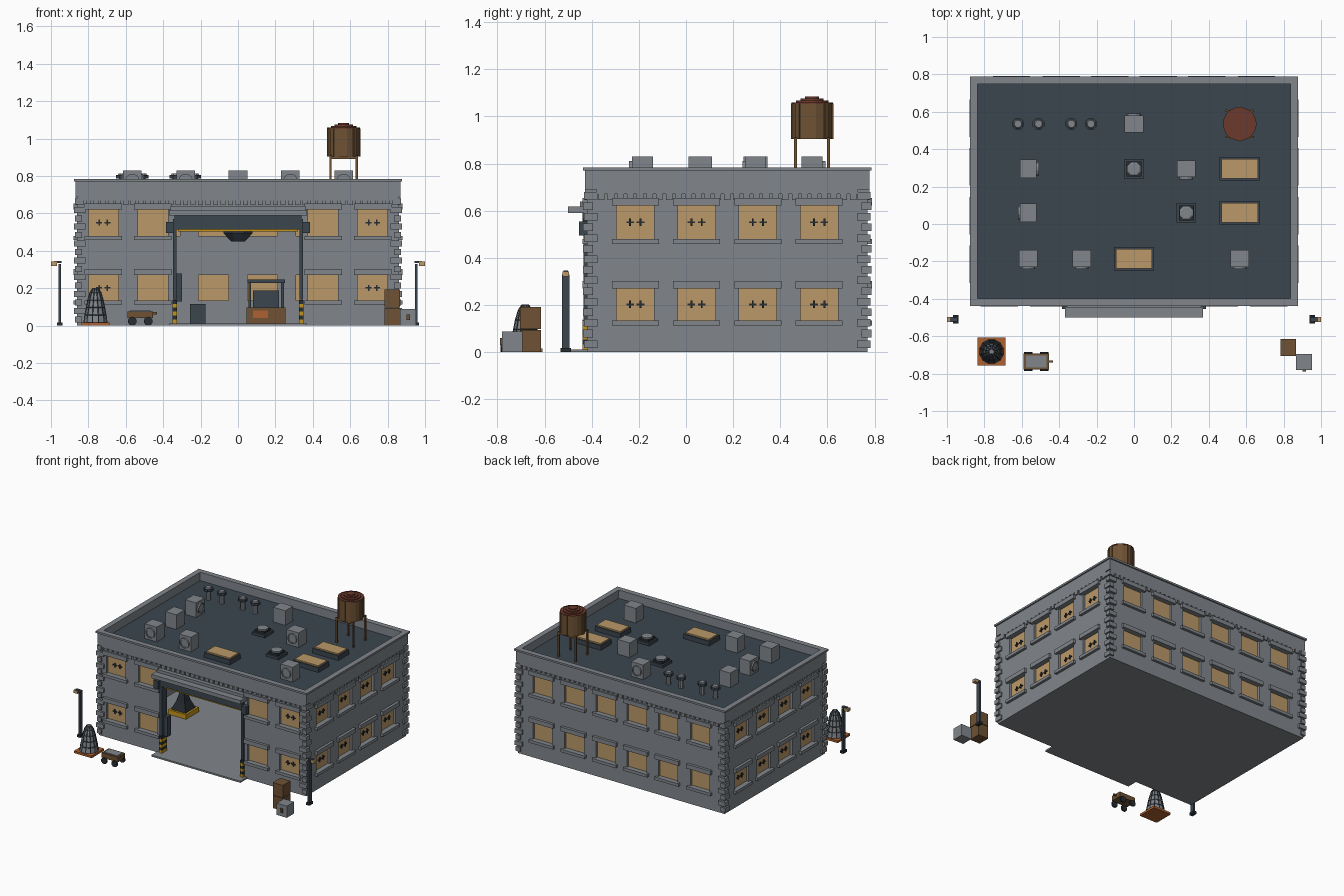
import bpy, bmesh
from math import cos, sin, pi, radians
from mathutils import Matrix, Vector

cube = bpy.data.objects.get("Cube")
if cube:
    bpy.data.objects.remove(cube)


def material(name, r, g, b):
    m = bpy.data.materials.new(name)
    m.use_nodes = True
    m.diffuse_color = (r, g, b, 1)
    m.node_tree.nodes["Principled BSDF"].inputs["Base Color"].default_value = (r, g, b, 1)
    return m


GREY = material("stone grey", .22, .24, .26)
SLATE = material("slate", .045, .061, .078)
TAN = material("warm glass", .49, .315, .138)
BROWN = material("wood brown", .156, .084, .034)
RED = material("rust red", .147, .042, .026)
YELLOW = material("safety yellow", .55, .3, .01)
ORANGE = material("copper orange", .42, .12, .03)
DARK = material("charcoal", .02, .026, .032)


def finish(name, colour, bm, x=0, y=0, z=0, angle=0):
    bmesh.ops.recalc_face_normals(bm, faces=bm.faces)
    mesh = bpy.data.meshes.new(name)
    bm.to_mesh(mesh)
    bm.free()
    mesh.materials.append(colour)
    ob = bpy.data.objects.new(name, mesh)
    ob.location = (x, y, z)
    ob.rotation_euler.z = radians(angle)
    bpy.context.collection.objects.link(ob)
    return ob


def boxes(name, colour, spans, **place):
    """Join boxes given as (x0, x1, y0, y1, z0, z1)."""
    bm = bmesh.new()
    for x0, x1, y0, y1, z0, z1 in spans:
        centre = Vector((x0 + x1, y0 + y1, z0 + z1)) / 2
        scale = Matrix.Diagonal((abs(x1 - x0), abs(y1 - y0), abs(z1 - z0), 1))
        bmesh.ops.create_cube(bm, size=1, matrix=Matrix.Translation(centre) @ scale)
    return finish(name, colour, bm, **place)


def block(name, colour, x, y, z, w, d, h, **place):
    """One box centred on x, y and standing on z."""
    return boxes(name, colour, [(-w / 2, w / 2, -d / 2, d / 2, 0, h)], x=x, y=y, z=z, **place)


def lathe(name, colour, x, y, z, profile, sides=12, **place):
    """Turn a (radius, height) profile and cap both ends."""
    bm = bmesh.new()
    rings = []
    for r, h in profile:
        turns = [2 * pi * (i + .5) / sides for i in range(sides)]
        rings.append([bm.verts.new((r * cos(a), r * sin(a), h)) for a in turns])
    for low, high in zip(rings, rings[1:]):
        for i in range(sides):
            j = (i + 1) % sides
            bm.faces.new((low[i], low[j], high[j], high[i]))
    bm.faces.new(rings[0])
    bm.faces.new(rings[-1])
    return finish(name, colour, bm, x=x, y=y, z=z, **place)


MID, HW, HD = .175, .86, .595      # building centre in y, half width, half depth
ROWS = [(.135, .27), (.48, .622)]  # bottom and top of each window row
ROOF, WIN = .72, .08


# Walls with window openings, panes, sills, lintels and dentils
def facade(name, angle, dist, half, centres, trims, gate=False):
    wall, pane, trim, mark = [], [], [], []
    y0, y1 = -dist, -dist + .04
    holes = [(c - WIN, c + WIN) for c in centres]
    door = [(-.34, .34)] if gate else []

    def band(z0, z1, gaps):
        ends = [-half] + [e for g in sorted(gaps) for e in g] + [half]
        for a, b in zip(ends[::2], ends[1::2]):
            wall.append((a, b, y0, y1, z0, z1))

    levels = [0] + [z for row in ROWS for z in row] + [.69]
    for i, (z0, z1) in enumerate(zip(levels, levels[1:])):
        if gate and i == 3:
            band(z0, .57, door + holes)
            band(.57, z1, holes)
        else:
            band(z0, z1, (holes if i % 2 else []) + (door if i < 4 else []))
    for c in centres:
        for z0, z1 in ROWS:
            pane.append((c - WIN, c + WIN, y0 + .018, y0 + .028, z0, z1))
            for a, b in ((z0 - .022, z0), (z1, z1 + .032)):
                trim.append((c - .1, c + .1, y0 - .02, y0 + .01, a, b))
            if c in trims:
                zc = (z0 + z1) / 2
                for u in (c - .022, c + .022):
                    mark.append((u - .016, u + .016, y0 + .012, y0 + .018, zc - .004, zc + .004))
                    mark.append((u - .004, u + .004, y0 + .011, y0 + .018, zc - .016, zc + .016))
    count = int(2 * half / .04)
    for i in range(count):
        u = -half + (i + .5) * 2 * half / count
        trim.append((u - .014, u + .014, y0 - .01, y0, .645, .67))
    trim.append((-half, half, y0 - .008, y0, .67, .69))
    for label, colour, spans in (("wall", GREY, wall), ("windows", TAN, pane),
                                 ("trim", GREY, trim), ("window_latches", DARK, mark)):
        if spans:
            boxes(name + "_" + label, colour, spans, y=MID, angle=angle)


even = [-.39, -.13, .13, .39]
facade("front", 0, HD, HW, [-.72, -.455, .455, .72], [-.72, .72], gate=True)
facade("left", 90, HW, HD - .04, even, even)
facade("back", 180, HD, HW, [-.655] + even + [.655], [])
facade("right", 270, HW, HD - .04, even, even)


# Parapet, coping, floor and roof
def frame(name, grow, thick, z0, z1):
    w, d = HW + grow, HD + grow
    spans = [(-w, w, s * d, s * (d - thick), z0, z1) for s in (-1, 1)]
    spans += [(s * w, s * (w - thick), thick - d, d - thick, z0, z1) for s in (-1, 1)]
    boxes(name, GREY, spans, y=MID)


frame("parapet", .008, .028, .69, .77)
frame("coping", .018, .04, .77, .784)
block("roof", SLATE, 0, MID, ROOF - .03, 1.69, 1.16, .03)
block("floor", GREY, 0, MID, 0, 1.7, 1.17, .012)
block("door_apron", GREY, 0, -.455, 0, .74, .09, .012)

# Corner quoins
quoins = []
for sx in (-1, 1):
    for sy in (-1, 1):
        for i in range(15):
            long, short = (.045, .025) if i % 2 else (.025, .045)
            x, y, z = sx * HW, sy * HD, .018 + i * .045
            out = .016 if i % 2 else .012
            quoins.append((x + sx * out, x - sx * long, y + sy * out, y - sy * short, z, z + .032))
boxes("corner_quoins", GREY, quoins, y=MID)

# Gate canopy, rolled shutter and striped posts
boxes("gate_canopy", GREY, [(-.37, .37, -.5, -.41, .59, .618), (-.36, .36, -.45, -.41, .618, .64)])
boxes("rolled_shutter", SLATE, [(-.34, .34, -.44, -.39, .515, .59)])
boxes("shutter_edge", YELLOW, [(-.32, .32, -.43, -.4, .503, .515)])
for s, side in ((-1, "right"), (1, "left")):
    boxes(side + "_gate_post", SLATE, [(s * .328, s * .348, -.435, -.375, .14, .57),
                                       (s * .345, s * .385, -.455, -.42, .495, .555)])
    for k in range(6):
        block(side + "_post_stripe", DARK if k % 2 else YELLOW,
              s * .338, -.41, .012 + k * .021, .024, .06, .021)
block("gate_control_box", SLATE, -.317, -.39, .13, .035, .04, .15)

# Rooftop air units with a round fan on one face
for x, y, angle in ((0, .535, 180), (-.565, .295, 90), (-.565, .06, 270), (-.565, -.185, 0),
                    (-.28, -.185, 0), (.28, .295, 0), (.565, -.185, 0)):
    block("air_unit", GREY, x, y, ROOF, .1, .09, .11, angle=angle)
    fan = lathe("air_unit_fan", GREY, x, y, ROOF + .055, [(.038, .04), (.038, .056), (.03, .056), (.03, .05)])
    fan.rotation_euler = (pi / 2, 0, radians(angle))

# Roof fans
for x, y in ((0, .295), (.28, .06)):
    block("roof_fan_base", SLATE, x, y, ROOF, .105, .105, .02)
    block("roof_fan_plinth", DARK, x, y, ROOF + .02, .08, .08, .015)
    lathe("roof_fan_disc", GREY, x, y, ROOF + .035, [(.04, 0), (.04, .012), (.03, .016)], 8)

# Skylights
for x, y in ((0, -.185), (.565, .295), (.565, .06)):
    block("skylight_frame", SLATE, x, y, ROOF, .215, .125, .035)
    block("skylight_glass", TAN, x, y, ROOF + .035, .195, .105, .01)

# Pipe vents with caps
for x in (-.62, -.51, -.335, -.23):
    lathe("vent_pipe", GREY, x, .535, ROOF, [(.018, 0), (.018, .075)], 8)
    lathe("vent_rim", SLATE, x, .535, ROOF + .068, [(.034, 0), (.034, .018)], 8)
    lathe("vent_cap", GREY, x, .535, ROOF + .086, [(.025, 0), (.02, .008)], 8)

# Water tower
TX, TY = .565, .535
legs = [(a - .006, a + .006, b - .006, b + .006, 0, .19) for a in (-.07, .07) for b in (-.07, .07)]
legs += [(-.07, .07, s - .004, s + .004, .172, .185) for s in (-.07, .07)]
boxes("tower_legs", BROWN, legs, x=TX, y=TY, z=ROOF)
lathe("tower_tank", BROWN, TX, TY, .905, [(.086, 0), (.086, .15)], 16)
boards = [(.083, .09, -.012, .012, 0, .15)]
for k in range(8):
    boxes("tank_board", BROWN, boards, x=TX, y=TY, z=.905, angle=45 * k)
steps = []
for k in range(4):
    r = .09 - k * .02
    steps += [(r, k * .008), (r, k * .008 + .008)]
lathe("tower_roof", RED, TX, TY, 1.052, steps, 16)

# Street lamps
for s in (-1, 1):
    block("lamp_foot", DARK, s * .953, -.51, 0, .028, .045, .018)
    block("lamp_post", SLATE, s * .953, -.51, 0, .014, .032, .33)
    block("lamp_arm", SLATE, s * .965, -.51, .335, .04, .02, .012)
    block("lamp_head", TAN, s * .984, -.51, .32, .032, .028, .022)

# Wire cage on a timber base
CX, CY = -.762, -.682
block("cage_base", ORANGE, CX, CY, 0, .148, .148, .016)
dome = [(.062, 0), (.056, .04), (.048, .08), (.04, .12), (.028, .16), (.012, .184)]
lathe("cage_core", GREY, CX, CY, .016, dome)
wire = lathe("cage_wire", SLATE, CX, CY, .016, [(r + .003, h) for r, h in dome])
wire.modifiers.new("wire", "WIREFRAME").thickness = .005

# Hand cart
block("cart_body", BROWN, -.522, -.735, .04, .135, .085, .037)
block("cart_load", GREY, -.522, -.735, .077, .11, .065, .005)
block("cart_handle", BROWN, -.448, -.735, .06, .03, .012, .012)
for x in (-.565, -.48):
    for y in (-.69, -.78):
        wheel = lathe("cart_wheel", DARK, x, y, .024, [(.024, -.006), (.024, .006)], 10)
        wheel.rotation_euler.x = pi / 2

# Outdoor crates
for z in (0, .098):
    block("wood_crate", BROWN, .825, -.66, z, .084, .09, .094)
block("metal_crate", GREY, .91, -.737, 0, .086, .086, .088)
block("metal_crate_latch", BROWN, .91, -.784, .03, .02, .01, .03)

# Workshop interior: hoist, derrick, furnace, bin and stores
lathe("hoist_hood", SLATE, 0, .45, .45, [(.04, 0), (.085, .045), (.085, .06)], 8)
block("derrick_base", YELLOW, -.58, .18, .012, .15, .15, .035)
lathe("derrick_tower", DARK, -.58, .18, .047, [(.085, 0), (.05, .06), (.02, .14)], 4)
lathe("derrick_tip", RED, -.58, .18, .187, [(.02, 0), (.01, .03)], 8)
block("furnace_base", BROWN, .15, .6, .012, .21, .14, .085)
block("furnace_mouth", ORANGE, .12, .527, .04, .08, .008, .04)
boxes("furnace_frame", SLATE, [(s * .08, s * .095, -.06, .06, 0, .13) for s in (-1, 1)]
      + [(-.1, .1, -.07, .07, .13, .15), (-.07, .07, -.02, .05, 0, .09)], x=.15, y=.6, z=.097)
block("storage_bin", SLATE, -.215, .6, .012, .085, .09, .105)
for x, y in ((.74, -.26), (.65, -.2), (-.6, -.14)):
    block("stored_crate", BROWN, x, y, .012, .08, .08, .08)
